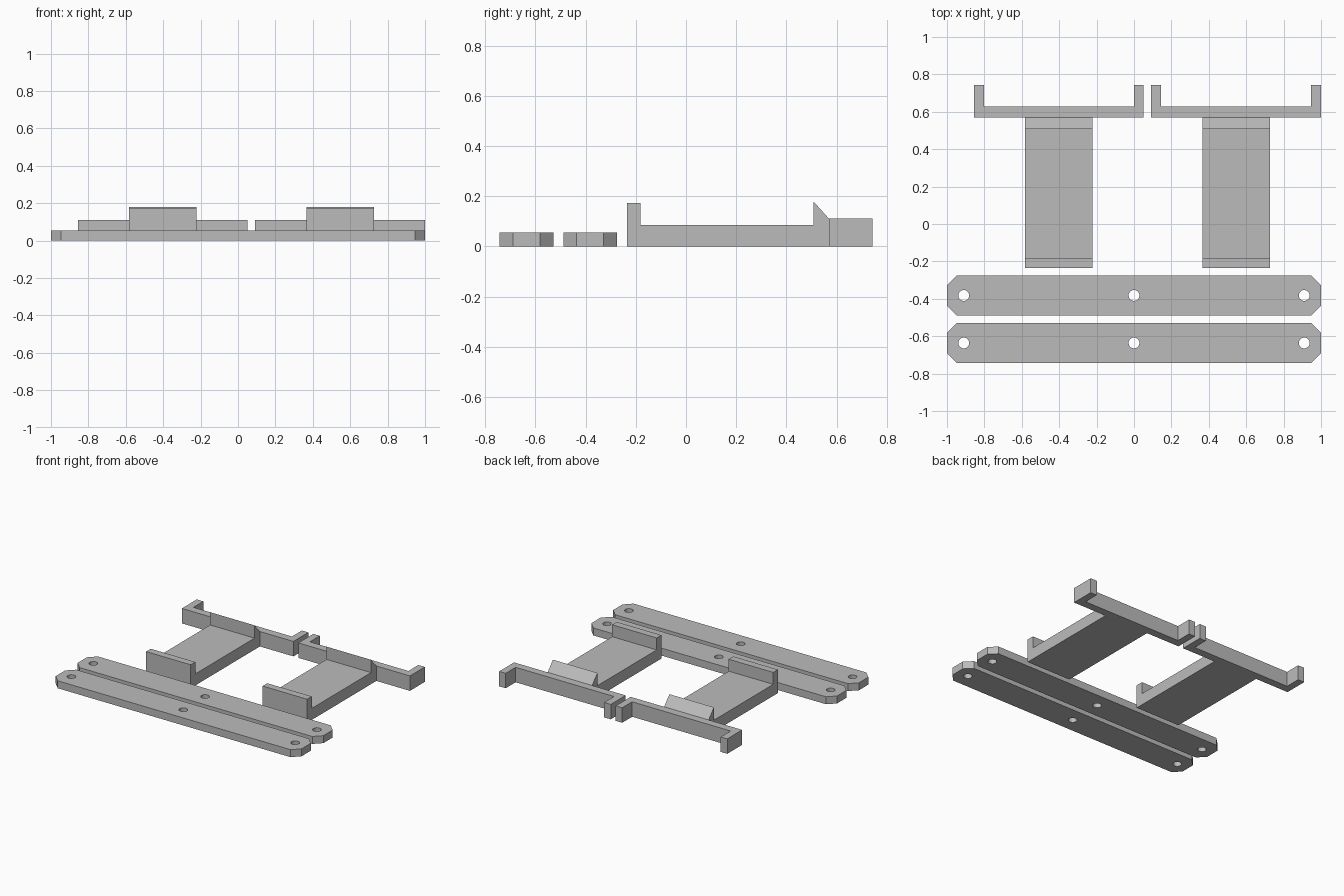
import bpy
import bmesh

if "Cube" in bpy.data.objects:
    bpy.data.objects.remove(bpy.data.objects["Cube"])

grey = bpy.data.materials.new("plain grey")
grey.diffuse_color = (0.5, 0.5, 0.5, 1)
grey.use_nodes = True
grey.node_tree.nodes["Principled BSDF"].inputs["Base Color"].default_value = grey.diffuse_color


def prism(name, points, offset):
    """Solid made by sweeping a flat outline of 3D points along an offset."""
    bm = bmesh.new()
    face = bm.faces.new([bm.verts.new(p) for p in points])
    swept = bmesh.ops.extrude_face_region(bm, geom=[face])["geom"]
    bmesh.ops.translate(bm, vec=offset, verts=[v for v in swept if isinstance(v, bmesh.types.BMVert)])
    bmesh.ops.recalc_face_normals(bm, faces=bm.faces)
    mesh = bpy.data.meshes.new(name)
    bm.to_mesh(mesh)
    bm.free()
    mesh.materials.append(grey)
    obj = bpy.data.objects.new(name, mesh)
    bpy.context.collection.objects.link(obj)
    return obj


# Two flat strips with clipped corners and three bolt holes each
STRIP_H, CLIP, HALF_W = 0.055, 0.053, 0.107
for label, yc in (("front", -0.636), ("rear", -0.382)):
    w, c = HALF_W, CLIP
    corners = [(-1, -w + c), (-1 + c, -w), (1 - c, -w), (1, -w + c),
               (1, w - c), (1 - c, w), (-1 + c, w), (-1, w - c)]
    strip = prism(label + "_strip", [(x, yc + y, 0) for x, y in corners], (0, 0, STRIP_H))
    for i, x in enumerate((-0.91, 0, 0.91)):
        bpy.ops.mesh.primitive_cylinder_add(vertices=32, radius=0.029, depth=0.3, location=(x, yc, 0))
        cutter = bpy.context.object
        cutter.name = f"{label}_hole_cutter_{i + 1}"
        cutter.data.materials.append(grey)
        cutter.hide_render = True
        cutter.display_type = 'WIRE'
        cut = strip.modifiers.new("bolt_hole", 'BOOLEAN')
        cut.operation = 'DIFFERENCE'
        cut.solver = 'EXACT'
        cut.object = cutter

# Two brackets: a plate with front lip and rear wedge, joined to a U-shaped crossbar
plate_profile = [(-0.235, 0), (-0.235, 0.173), (-0.181, 0.173), (-0.181, 0.085),
                 (0.508, 0.085), (0.508, 0.179), (0.57, 0.11), (0.57, 0)]
BAR_H, ARM, BAR_W = 0.11, 0.053, 0.908
for label, left in (("left", -0.856), ("right", 0.092)):
    right = left + BAR_W
    prism(label + "_plate", [(left + 0.273, y, z) for y, z in plate_profile], (0.362, 0, 0))
    bar = [(left, 0.57), (right, 0.57), (right, 0.743), (right - ARM, 0.743),
           (right - ARM, 0.628), (left + ARM, 0.628), (left + ARM, 0.743), (left, 0.743)]
    prism(label + "_crossbar", [(x, y, 0) for x, y in bar], (0, 0, BAR_H))
